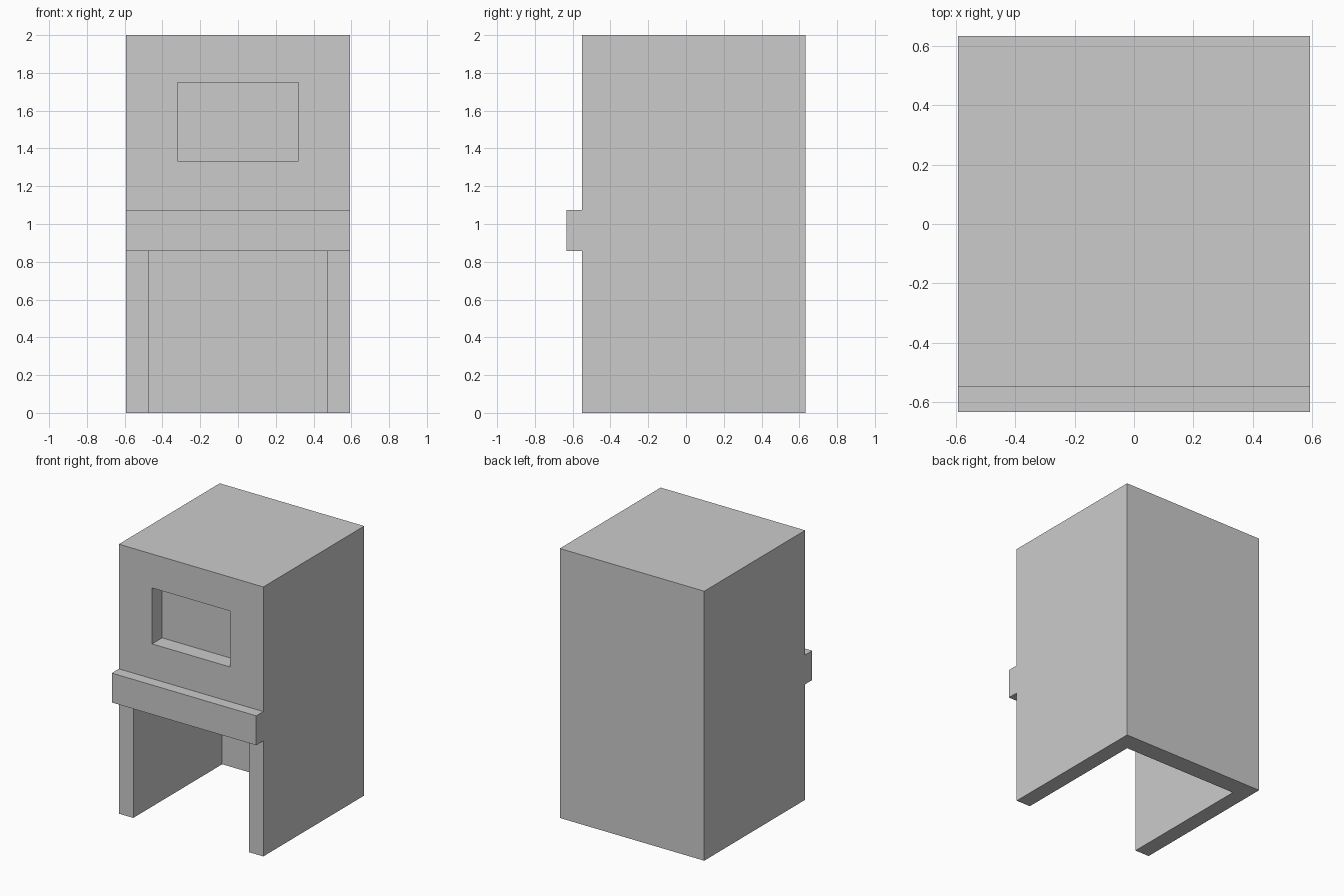
import bpy
import bmesh

if "Cube" in bpy.data.objects:
    bpy.data.objects.remove(bpy.data.objects["Cube"])

HALF_W = 0.593
FRONT, BACK, LEDGE_FRONT = -0.55, 0.633, -0.633
LEDGE_LOW, LEDGE_HIGH = 0.857, 1.075


def extrude_side_profile(name, points, half_width):
    """Closed (y, z) outline extruded symmetrically along x."""
    bm = bmesh.new()
    face = bm.faces.new([bm.verts.new((-half_width, y, z)) for y, z in points])
    result = bmesh.ops.extrude_face_region(bm, geom=[face])
    verts = [g for g in result["geom"] if isinstance(g, bmesh.types.BMVert)]
    bmesh.ops.translate(bm, verts=verts, vec=(2 * half_width, 0, 0))
    bmesh.ops.recalc_face_normals(bm, faces=bm.faces)
    mesh = bpy.data.meshes.new(name)
    bm.to_mesh(mesh)
    bm.free()
    obj = bpy.data.objects.new(name, mesh)
    bpy.context.collection.objects.link(obj)
    return obj


def cut(target, name, half_width, y0, y1, z0, z1):
    """Cut a centred box out of the target and discard the cutter."""
    cutter = extrude_side_profile(
        name, [(y0, z0), (y1, z0), (y1, z1), (y0, z1)], half_width)
    cutter.hide_render = True
    mod = target.modifiers.new(name, 'BOOLEAN')
    mod.operation = 'DIFFERENCE'
    mod.solver = 'EXACT'
    mod.object = cutter
    bpy.context.view_layer.objects.active = target
    bpy.ops.object.modifier_apply(modifier=mod.name)
    bpy.data.objects.remove(cutter)


# Cabinet with the full-width front ledge in its side profile
cabinet = extrude_side_profile("cabinet", [
    (FRONT, 0), (BACK, 0), (BACK, 2), (FRONT, 2),
    (FRONT, LEDGE_HIGH), (LEDGE_FRONT, LEDGE_HIGH),
    (LEDGE_FRONT, LEDGE_LOW), (FRONT, LEDGE_LOW)], HALF_W)

# Open knee space below the ledge, leaving side and back walls
cut(cabinet, "knee_space", 0.475, -0.8, 0.493, -0.2, LEDGE_LOW)

# Shallow window recess in the upper front
cut(cabinet, "window_recess", 0.32, -0.8, FRONT + 0.118, 1.333, 1.748)
